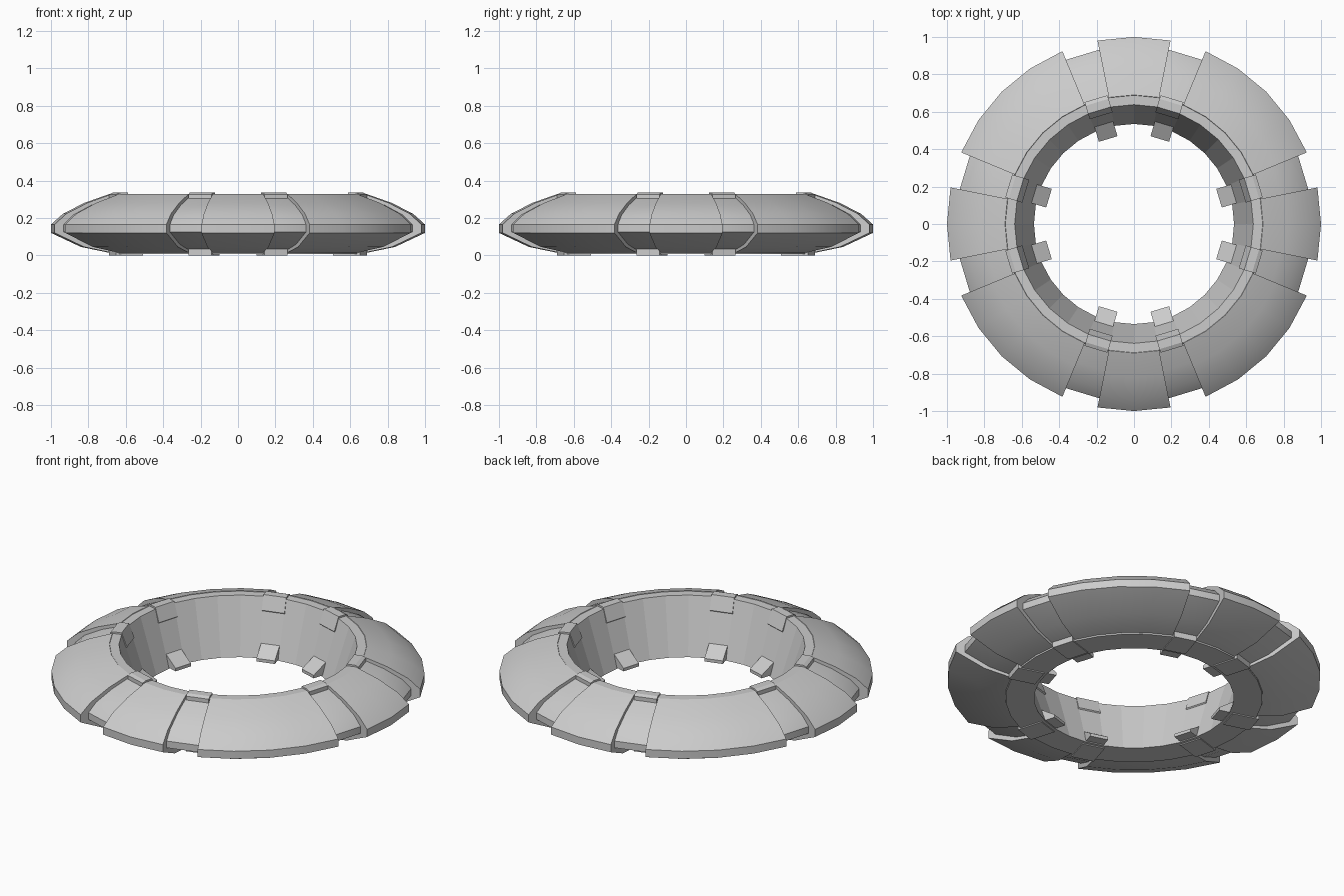
import bpy, bmesh, math
from mathutils import Matrix

if "Cube" in bpy.data.objects:
    bpy.data.objects.remove(bpy.data.objects["Cube"])

STEP = math.radians(11.25)   # 32-sided ring

grey = bpy.data.materials.new("light_grey")
grey.diffuse_color = (0.6, 0.6, 0.6, 1)
grey.use_nodes = True
grey.node_tree.nodes["Principled BSDF"].inputs["Base Color"].default_value = grey.diffuse_color


def finish(name, bm, smooth=True):
    bmesh.ops.recalc_face_normals(bm, faces=bm.faces)
    me = bpy.data.meshes.new(name)
    bm.to_mesh(me)
    bm.free()
    me.materials.append(grey)
    ob = bpy.data.objects.new(name, me)
    bpy.context.collection.objects.link(ob)
    if smooth:
        bpy.ops.object.select_all(action='DESELECT')
        ob.select_set(True)
        bpy.context.view_layer.objects.active = ob
        bpy.ops.object.shade_smooth_by_angle(angle=math.radians(25))
    return ob


def sweep(name, profile, first, count):
    """Revolve a closed (r, z) profile over 'count' ring steps."""
    bm = bmesh.new()
    full = count == 32
    rings = []
    for i in range(count if full else count + 1):
        a = (first + i) * STEP
        rings.append([bm.verts.new((r * math.cos(a), r * math.sin(a), z))
                      for r, z in profile])
    n = len(profile)
    for i in range(count):
        p, q = rings[i], rings[(i + 1) % len(rings)]
        for j in range(n):
            k = (j + 1) % n
            bm.faces.new((p[j], q[j], q[k], p[k]))
    if not full:
        bm.faces.new(rings[0])
        bm.faces.new(rings[-1])
    return finish(name, bm)


def plate(name, profile, half, angle):
    """Extrude an (r, z) profile sideways and turn it to 'angle'."""
    bm = bmesh.new()
    a = [bm.verts.new((r, -half, z)) for r, z in profile]
    b = [bm.verts.new((r, half, z)) for r, z in profile]
    bm.faces.new(a)
    bm.faces.new(b)
    n = len(profile)
    for j in range(n):
        k = (j + 1) % n
        bm.faces.new((a[j], a[k], b[k], b[j]))
    bmesh.ops.rotate(bm, verts=bm.verts, matrix=Matrix.Rotation(angle, 3, 'Z'))
    finish(name, bm, False)


# core ring with sloped, faceted inner wall
core = sweep("core_ring",
             [(0.535, 0.006), (0.638, 0.325), (0.688, 0.325), (0.69, 0.308),
              (0.80, 0.268), (0.90, 0.215), (0.95, 0.165), (0.95, 0.125),
              (0.81, 0.058), (0.69, 0.03), (0.688, 0.006)], 0, 32)
for f in core.data.polygons:
    if max((core.data.vertices[v].co.xy.length for v in f.vertices)) < 0.65:
        f.use_smooth = False

# raised armour panels: narrow on the axes, wide on the diagonals
panel = [(0.67, 0.30), (0.69, 0.327), (0.82, 0.281), (0.935, 0.223),
         (1.0, 0.165), (1.0, 0.12), (0.84, 0.045), (0.69, 0.014),
         (0.67, 0.03), (0.90, 0.14)]
for q in range(4):
    sweep("narrow_panel", panel, q * 8 - 1, 2)
    sweep("wide_panel", panel, q * 8 + 2, 4)

# clips in the gaps: top plate, bottom plate and inward tab
for q in range(4):
    for s in (-1.5, 1.5):
        ang = (q * 8 + s) * STEP
        plate("top_clip", [(0.70, 0.30), (0.70, 0.326), (0.68, 0.335),
                           (0.635, 0.335), (0.605, 0.255), (0.62, 0.24)],
              0.064, ang)
        plate("bottom_clip", [(0.55, 0.0), (0.70, 0.0), (0.70, 0.04),
                              (0.55, 0.03)], 0.064, ang)
        plate("inner_tab", [(0.475, 0.012), (0.475, 0.03), (0.56, 0.085),
                            (0.58, 0.03), (0.53, 0.012)], 0.052, ang)
